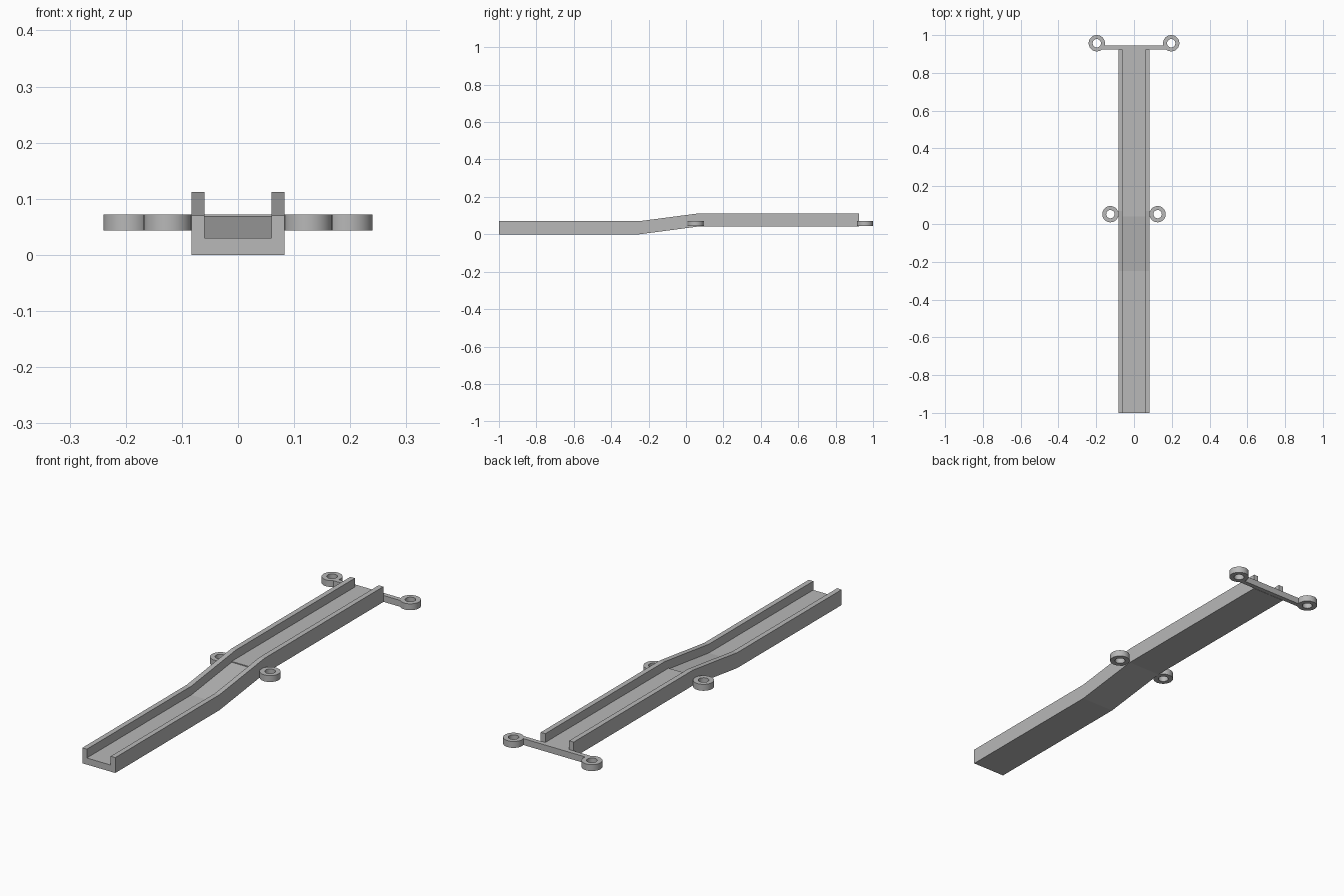
import bpy, bmesh, math

cube = bpy.data.objects.get("Cube")
if cube:
    bpy.data.objects.remove(cube, do_unlink=True)

grey = bpy.data.materials.new("plain grey")
grey.use_nodes = True
colour = (0.48, 0.48, 0.48, 1)
grey.diffuse_color = colour
grey.node_tree.nodes["Principled BSDF"].inputs["Base Color"].default_value = colour

W, INNER = 0.083, 0.06        # channel half widths
FLOOR, WALL = 0.03, 0.07      # channel heights
LOW, HIGH = 0.043, 0.072      # bracket heights
RISE = HIGH - FLOOR
BACK, BAR_BACK = 0.925, 0.946


def finish(name, bm):
    bmesh.ops.recalc_face_normals(bm, faces=bm.faces)
    me = bpy.data.meshes.new(name)
    bm.to_mesh(me)
    bm.free()
    me.materials.append(grey)
    ob = bpy.data.objects.new(name, me)
    bpy.context.collection.objects.link(ob)
    return ob


def loft(bm, loops, closed=False):
    """Join matching loops of points; cap the ends unless closed."""
    rows = [[bm.verts.new(p) for p in loop] for loop in loops]
    pairs = list(zip(rows, rows[1:]))
    if closed:
        pairs.append((rows[-1], rows[0]))
    else:
        bm.faces.new(rows[0])
        bm.faces.new(rows[-1])
    n = len(rows[0])
    for a, b in pairs:
        for i in range(n):
            j = (i + 1) % n
            bm.faces.new((a[i], a[j], b[j], b[i]))


def box(name, x0, x1, y0, y1, z0, z1):
    bm = bmesh.new()
    loft(bm, [[(x0, y0, z), (x1, y0, z), (x1, y1, z), (x0, y1, z)]
              for z in (z0, z1)])
    return finish(name, bm)


def ring(name, x, y, outer=0.043, inner=0.022, sides=48):
    bm = bmesh.new()
    section = [(outer, LOW), (outer, HIGH), (inner, HIGH), (inner, LOW)]
    turns = [math.tau * i / sides for i in range(sides)]
    loft(bm, [[(x + r * math.cos(t), y + r * math.sin(t), z) for r, z in section]
              for t in turns], closed=True)
    ob = finish(name, bm)
    bpy.context.view_layer.objects.active = ob
    ob.select_set(True)
    bpy.ops.object.shade_smooth_by_angle(angle=math.radians(30))
    ob.select_set(False)


# U-shaped channel, level, then ramped, then level again
profile = [(-W, 0), (W, 0), (W, WALL), (INNER, WALL), (INNER, FLOOR),
           (-INNER, FLOOR), (-INNER, WALL), (-W, WALL)]
path = [(-1, 0), (-0.25, 0), (0.07, RISE), (BACK, RISE)]
bm = bmesh.new()
loft(bm, [[(x, y, z + lift) for x, z in profile] for y, lift in path])
finish("channel", bm)

# Small step where the upper floor begins
box("floor_step", -INNER, INNER, 0.04, 0.07, LOW + 0.003, HIGH)

# Cross bar at the back end
box("cross_bar", -0.169, 0.169, BACK, BAR_BACK, LOW, HIGH)

# Mounting rings and short tabs on both sides
for side, s in (("left", 1), ("right", -1)):
    ring(side + "_back_ring", s * 0.197, 0.957)
    ring(side + "_middle_ring", s * 0.125, 0.052)
    xs = sorted((s * (W - 0.01), s * 0.1))
    box(side + "_middle_tab", *xs, 0.04, 0.065, LOW, HIGH)
